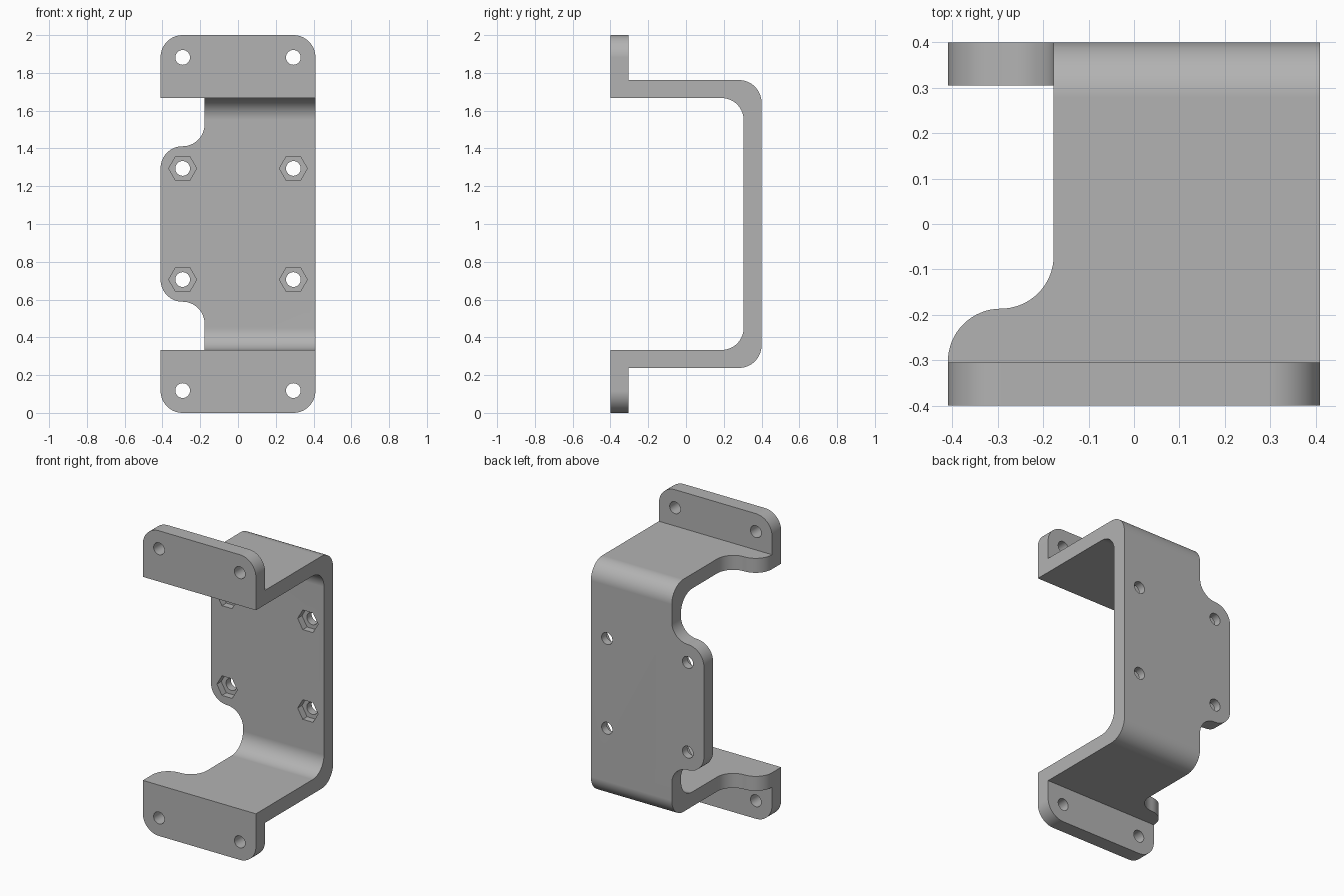
import bpy
import bmesh
from math import sin, cos, pi, radians
from mathutils import Vector

cube = bpy.data.objects.get("Cube")
if cube:
    bpy.data.objects.remove(cube, do_unlink=True)

W, D, H = 0.41, 0.4, 2.0      # half width, half depth, height
T = 0.095                     # sheet thickness
ARM = 0.238                   # outer face of the lower arm
R = 0.117                     # corner radius
NECK = -0.177                 # side of the narrowed strip
HOLE_X, HOLE_R = 0.293, 0.039

metal = bpy.data.materials.new("plain grey")
metal.use_nodes = True
grey = (0.45, 0.45, 0.45, 1)
metal.diffuse_color = grey
metal.node_tree.nodes["Principled BSDF"].inputs["Base Color"].default_value = grey


def arc(cx, cy, r, a0, a1, n=16):
    """Points on an arc, angles in degrees."""
    steps = [radians(a0 + (a1 - a0) * i / n) for i in range(n + 1)]
    return [(cx + r * cos(a), cy + r * sin(a)) for a in steps]


def prism(name, points, place, lo, hi):
    """Extrude a 2D outline between lo and hi; place maps (u, v, depth) to xyz."""
    bm = bmesh.new()
    base = bm.faces.new([bm.verts.new(place(u, v, lo)) for u, v in points])
    ext = bmesh.ops.extrude_face_region(bm, geom=[base])
    shift = Vector(place(0, 0, hi)) - Vector(place(0, 0, lo))
    bmesh.ops.translate(bm, vec=shift,
                        verts=[g for g in ext["geom"] if isinstance(g, bmesh.types.BMVert)])
    bmesh.ops.recalc_face_normals(bm, faces=bm.faces)
    mesh = bpy.data.meshes.new(name)
    bm.to_mesh(mesh)
    bm.free()
    mesh.materials.append(metal)
    obj = bpy.data.objects.new(name, mesh)
    bpy.context.collection.objects.link(obj)
    return obj


def along_x(u, v, d): return (d, u, v)
def along_y(u, v, d): return (u, d, v)
def along_z(u, v, d): return (u, v, d)


def flip(points):
    """Mirror an outline to the upper half."""
    return [(u, H - v) for u, v in reversed(points)]


# Bent strip: side profile extruded across the width
lower = [(-D + T, 0), (-D + T, ARM)]
lower += arc(D - 0.12, ARM + 0.12, 0.12, -90, 0)
outer = lower + flip(lower)
inner = [(-D, ARM + T)] + arc(D - T - R, ARM + T + R, R, -90, 0)
inner = inner + flip(inner)
profile = outer + [(-D, H)] + inner[::-1] + [(-D, 0)]
bracket = prism("bracket", profile, along_x, -W, W)
bpy.context.view_layer.objects.active = bracket


def cut(name, points, place, lo, hi):
    cutter = prism(name, points, place, lo, hi)
    cutter.hide_render = True
    mod = bracket.modifiers.new(name, "BOOLEAN")
    mod.operation = "DIFFERENCE"
    mod.solver = "EXACT"
    mod.object = cutter
    bpy.ops.object.modifier_apply(modifier=name)
    bpy.data.objects.remove(cutter, do_unlink=True)


def s_curve(v, way):
    """Wavy shoulder from the full width at v to the neck, going up or down."""
    r = (NECK + W) / 2
    out = arc(-W + r, 0, r, 180, 90) + arc(-W + r, 2 * r, r, -90, 0)[1:]
    return [(x, v + way * y) for x, y in out]


# Side notch through both arms
shoulder = s_curve(-D + T + 0.002, 1)
notch = [(-0.6, shoulder[0][1])] + shoulder + [(NECK, 0.6), (-0.6, 0.6)]
cut("lower_arm_notch", notch, along_z, 0.18, 0.46)
cut("upper_arm_notch", notch, along_z, H - 0.46, H - 0.18)

# Side notch through the back plate, above and below the ear
shoulder = s_curve(0.705, -1)
notch = [(-0.6, shoulder[0][1])] + shoulder + [(NECK, 0.1), (-0.6, 0.1)]
cut("lower_plate_notch", notch, along_y, 0.12, 0.6)
cut("upper_plate_notch", flip(notch), along_y, 0.12, 0.6)

# Rounded outer flange corners
for side in (-1, 1):
    corner = [(side * x, z) for x, z in arc(W - R, R, R, -90, 0)]
    corner += [(side * 0.6, R), (side * 0.6, -0.2), (side * (W - R), -0.2)]
    for label, pts in (("lower", corner), ("upper", flip(corner))):
        cut(label + "_corner", pts, along_y, -0.6, -0.2)

# Bolt holes in flanges and plate, with hexagonal nut pockets inside the plate
for x in (-HOLE_X, HOLE_X):
    for z in (0.118, H - 0.118):
        cut("flange_hole", arc(x, z, HOLE_R, 0, 348.75, 31), along_y, -0.6, -0.2)
    for z in (0.706, H - 0.706):
        cut("plate_hole", arc(x, z, HOLE_R, 0, 348.75, 31), along_y, 0.2, 0.6)
        cut("nut_pocket", arc(x, z, 0.074, 0, 300, 5), along_y, 0.2, D - T + 0.045)

# Smooth bends and holes, crisp edges
bpy.ops.object.select_all(action="DESELECT")
bracket.select_set(True)
bpy.ops.object.shade_smooth_by_angle(angle=radians(30))
weighted = bracket.modifiers.new("even_shading", "WEIGHTED_NORMAL")
weighted.keep_sharp = True
